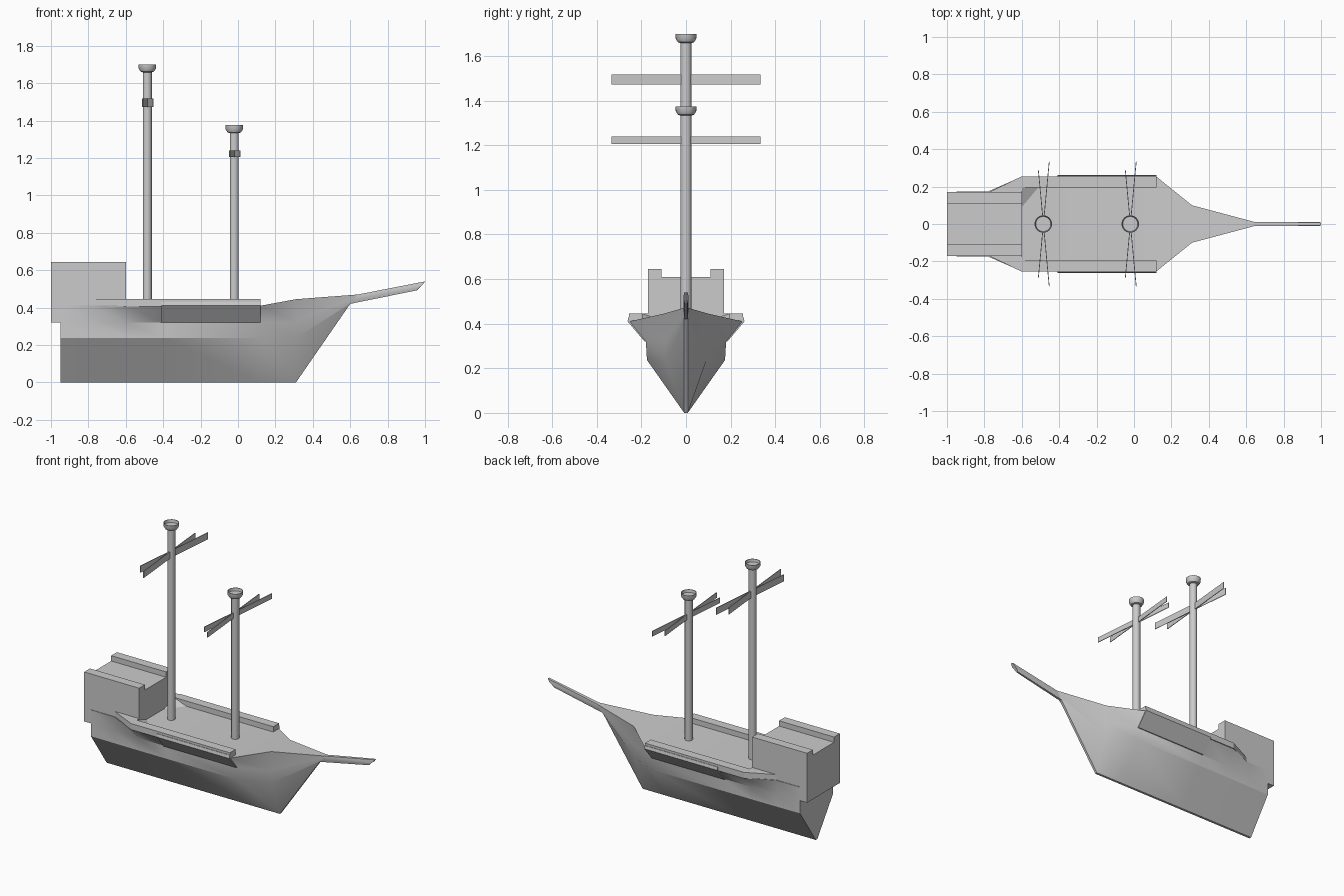
import bpy, bmesh, math
from mathutils import Vector

if "Cube" in bpy.data.objects:
    bpy.data.objects.remove(bpy.data.objects["Cube"])

grey = bpy.data.materials.new("light_grey")
grey.diffuse_color = (0.6, 0.6, 0.6, 1)
grey.use_nodes = True
grey.node_tree.nodes["Principled BSDF"].inputs["Base Color"].default_value = grey.diffuse_color


def make(name, verts, faces, smooth=0):
    me = bpy.data.meshes.new(name)
    bm = bmesh.new()
    vs = [bm.verts.new(v) for v in verts]
    for f in faces:
        bm.faces.new([vs[i] for i in f])
    bmesh.ops.recalc_face_normals(bm, faces=bm.faces)
    bm.to_mesh(me)
    bm.free()
    me.materials.append(grey)
    ob = bpy.data.objects.new(name, me)
    bpy.context.collection.objects.link(ob)
    if smooth:
        bpy.ops.object.select_all(action='DESELECT')
        ob.select_set(True)
        bpy.context.view_layer.objects.active = ob
        bpy.ops.object.shade_smooth_by_angle(angle=math.radians(smooth))
    return ob


def loft(name, rings, smooth=0, caps=True):
    n = len(rings[0])
    verts = [p for r in rings for p in r]
    faces = [(k * n + i, k * n + (i + 1) % n, (k + 1) * n + (i + 1) % n, (k + 1) * n + i)
             for k in range(len(rings) - 1) for i in range(n)]
    if caps:
        faces += [tuple(range(n)), tuple(range((len(rings) - 1) * n, len(rings) * n))]
    return make(name, verts, faces, smooth)


def prism(name, outline, z0, z1):
    return loft(name, [[(x, y, z) for x, y in outline] for z in (z0, z1)])


def lathe(name, x, profile, n=24):
    rings = [[(x + r * math.cos(2 * math.pi * i / n), r * math.sin(2 * math.pi * i / n), z)
              for i in range(n)] for r, z in profile]
    return loft(name, rings, 35)


def both_sides(ring):
    return ring + [(x, -y, z) for x, y, z in reversed(ring)]


# hull: cross-sections from stern to bow, keel up to gunwale
def station(x, chine, mid, edge, deck):
    return both_sides([(x, .008, 0), (x, chine, .237), (x, mid, .32), (x, edge, deck)])


stem = both_sides([(.60, .008, .42), (.615, .010, .435), (.625, .012, .45), (.64, .012, .47)])
loft("hull", [station(-.95, .172, .172, .173, .41),
              station(-.78, .174, .174, .174, .41),
              station(-.60, .175, .178, .253, .41),
              station(-.40, .175, .178, .253, .41),
              station(.12, .175, .180, .253, .41),
              station(.31, .092, .096, .10, .445),
              stem], 30)

# bowsprit
tip = both_sides([(.955, .006, .492), (.965, .010, .505), (.985, .012, .52), (1.0, .008, .54)])
loft("bowsprit", [stem, tip], 30)

# stern castle with a channel between two rails
castle = [(-.17, .32), (.17, .32), (.17, .645), (.11, .645), (.11, .61),
          (-.11, .61), (-.11, .645), (-.17, .645)]
loft("stern_castle", [[(x, y, z) for y, z in castle] for x in (-1, -.6)])

# bulwarks, side planks and deck corner wedges
for s, side in ((1, "left"), (-1, "right")):
    prism(side + "_bulwark", [(x, s * y) for x, y in (
        (-.78, .168), (-.60, .255), (.12, .255), (.12, .195), (-.60, .195), (-.60, .168))],
        .405, .445)
    plank = [(.178, .32), (.186, .32), (.262, .41), (.258, .43), (.25, .43), (.25, .41)]
    loft(side + "_side_plank", [[(x, s * y, z) for y, z in plank] for x in (-.41, .12)])
    make(side + "_corner_wedge",
         [(-.60, s * .09, .41), (-.60, s * .197, .41), (-.51, s * .197, .41), (-.60, s * .197, .445)],
         [(0, 1, 2), (0, 1, 3), (1, 2, 3), (0, 2, 3)])

# masts with lookout cups and crossed yards
for name, x, top, yz0, yz1 in (("main", -.485, 1.70, 1.472, 1.517),
                               ("fore", -.02, 1.375, 1.205, 1.24)):
    lathe(name + "_mast", x, [(.024, .40), (.024, top - .035)])
    lathe(name + "_lookout", x, [(.024, top - .042), (.036, top - .038), (.046, top - .022),
                                 (.047, top), (.043, top), (.040, top - .018)])
    for s in (1, -1):
        a, b = Vector((x + .032, s * .335)), Vector((x - .026, -s * .285))
        d = (b - a).normalized()
        w = Vector((-d.y, d.x)) * .002
        prism(name + ("_yard_a" if s > 0 else "_yard_b"),
              [tuple(p) for p in (a + w, b + w, b - w, a - w)], yz0, yz1)
